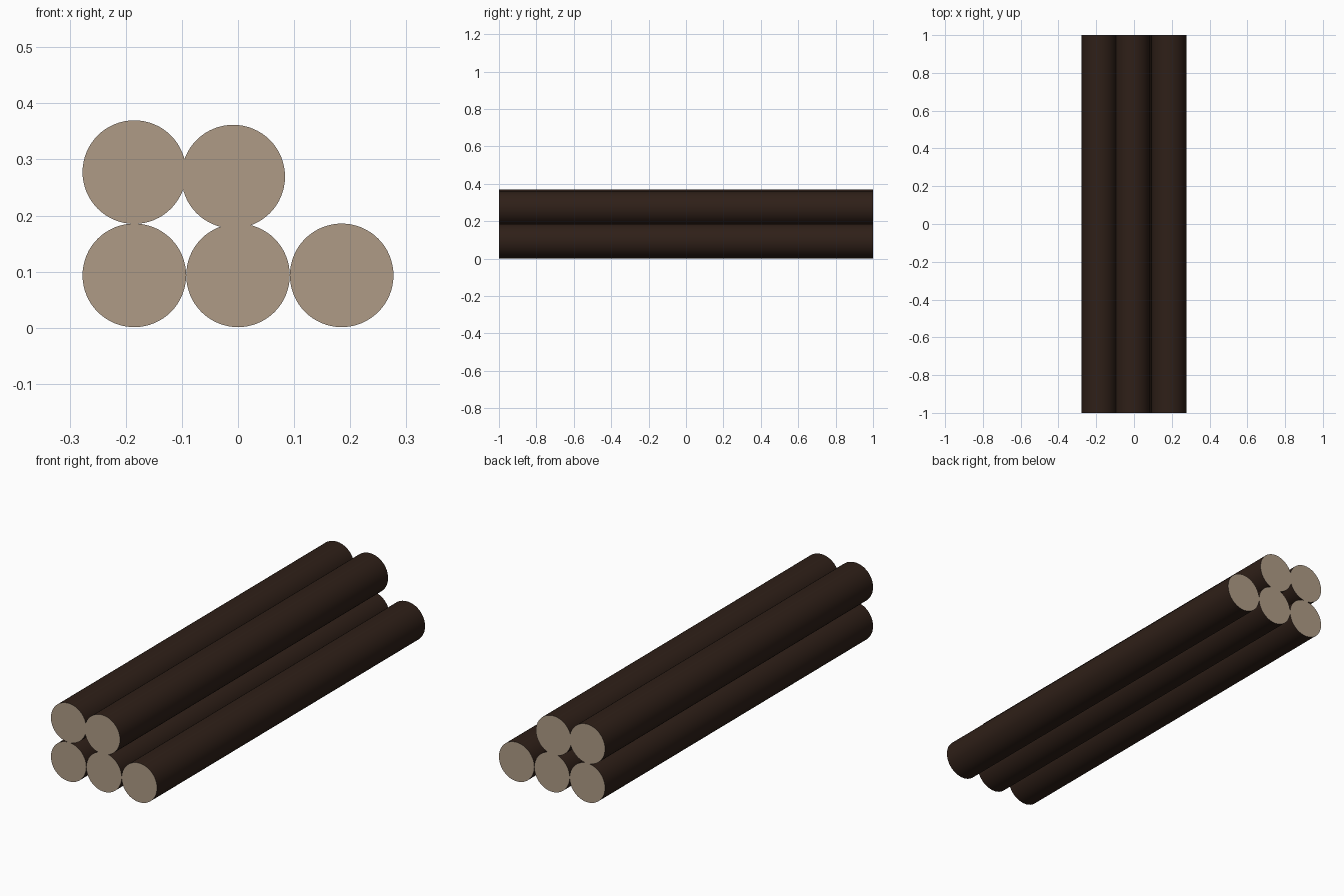
import bpy, math

if "Cube" in bpy.data.objects:
    bpy.data.objects.remove(bpy.data.objects["Cube"])

RADIUS, LENGTH = 0.0923, 2.0


def material(name, color):
    m = bpy.data.materials.new(name)
    m.diffuse_color = (*color, 1)
    m.use_nodes = True
    m.node_tree.nodes["Principled BSDF"].inputs["Base Color"].default_value = m.diffuse_color
    return m


bark = material("bark", (0.028, 0.014, 0.009))
cut_wood = material("cut_wood", (0.43, 0.33, 0.24))


def log(name, x, z):
    bpy.ops.mesh.primitive_cylinder_add(vertices=64, radius=RADIUS, depth=LENGTH,
                                        location=(x, 0, z), rotation=(math.pi / 2, 0, 0))
    ob = bpy.context.object
    ob.name = name
    ob.data.materials.append(bark)
    ob.data.materials.append(cut_wood)
    # sawn ends get the pale wood
    for face in ob.data.polygons:
        if abs(face.normal.z) > 0.9:
            face.material_index = 1
    bpy.ops.object.shade_smooth_by_angle(angle=math.radians(30))


# bottom row
for i, side in enumerate(("left", "middle", "right")):
    log("bottom_log_" + side, (i - 1) * 0.1848, 0.0935)

# upper row
log("top_log_left", -0.1848, 0.2775)
log("top_log_right", -0.0085, 0.2695)
